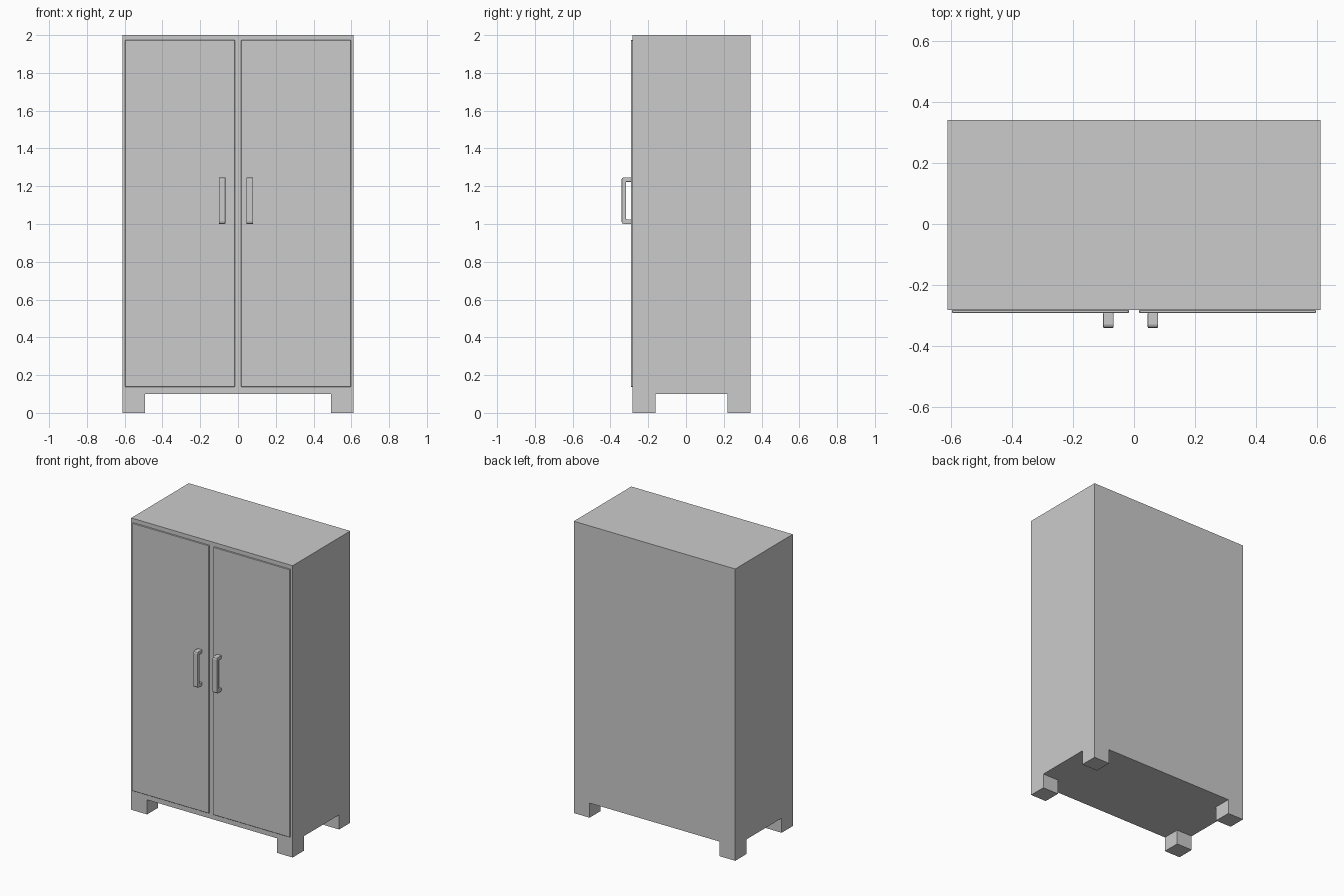
import bpy, bmesh

if "Cube" in bpy.data.objects:
    bpy.data.objects.remove(bpy.data.objects["Cube"])


def finish(name, bm):
    bmesh.ops.recalc_face_normals(bm, faces=bm.faces)
    mesh = bpy.data.meshes.new(name)
    bm.to_mesh(mesh)
    bm.free()
    ob = bpy.data.objects.new(name, mesh)
    bpy.context.collection.objects.link(ob)
    return ob


def box(name, lo, hi):
    bm = bmesh.new()
    bmesh.ops.create_cube(bm, size=1)
    for v in bm.verts:
        v.co = [l + (c + 0.5) * (h - l) for c, l, h in zip(v.co, lo, hi)]
    return finish(name, bm)


def bevel(ob, width, segments):
    m = ob.modifiers.new("bevel", 'BEVEL')
    m.width, m.segments = width, segments
    m.limit_method = 'ANGLE'


W, FRONT, BACK = 0.612, -0.282, 0.341
DOOR_FRONT = -0.292
LEG = 0.12

# Cabinet body
box("cabinet_body", (-W, FRONT, 0.10), (W, BACK, 2.0))

# Four square legs flush with the corners
for side, x in (("left", -W), ("right", W - LEG)):
    for end, y in (("front", FRONT), ("back", BACK - LEG)):
        box(f"{end}_{side}_leg", (x, y, 0), (x + LEG, y + LEG, 0.10))

# Two thin overlay doors
for side, x0, x1 in (("left", -0.597, -0.017), ("right", 0.017, 0.597)):
    door = box(f"{side}_door", (x0, FRONT - 0.0005, 0.137), (x1, DOOR_FRONT, 1.973))
    bevel(door, 0.002, 1)


# Bracket handles: U profile extruded across x
def handle(name, x, width=0.034):
    y0, y1, z0, z1, t = DOOR_FRONT + 0.001, -0.341, 1.0, 1.247, 0.024
    c = 0.012
    profile = [(y0, z0), (y1 + c, z0), (y1 + c * 0.3, z0 + c * 0.3), (y1, z0 + c),
               (y1, z1 - c), (y1 + c * 0.3, z1 - c * 0.3), (y1 + c, z1), (y0, z1),
               (y0, z1 - t), (y1 + t, z1 - t), (y1 + t, z0 + t), (y0, z0 + t)]
    bm = bmesh.new()
    face = bm.faces.new([bm.verts.new((x - width / 2, y, z)) for y, z in profile])
    out = bmesh.ops.extrude_face_region(bm, geom=[face])
    for v in out["geom"]:
        if isinstance(v, bmesh.types.BMVert):
            v.co.x += width
    ob = finish(name, bm)
    bevel(ob, 0.003, 2)
    ob.modifiers["bevel"].angle_limit = 1.2


handle("left_door_handle", -0.084)
handle("right_door_handle", 0.062)
